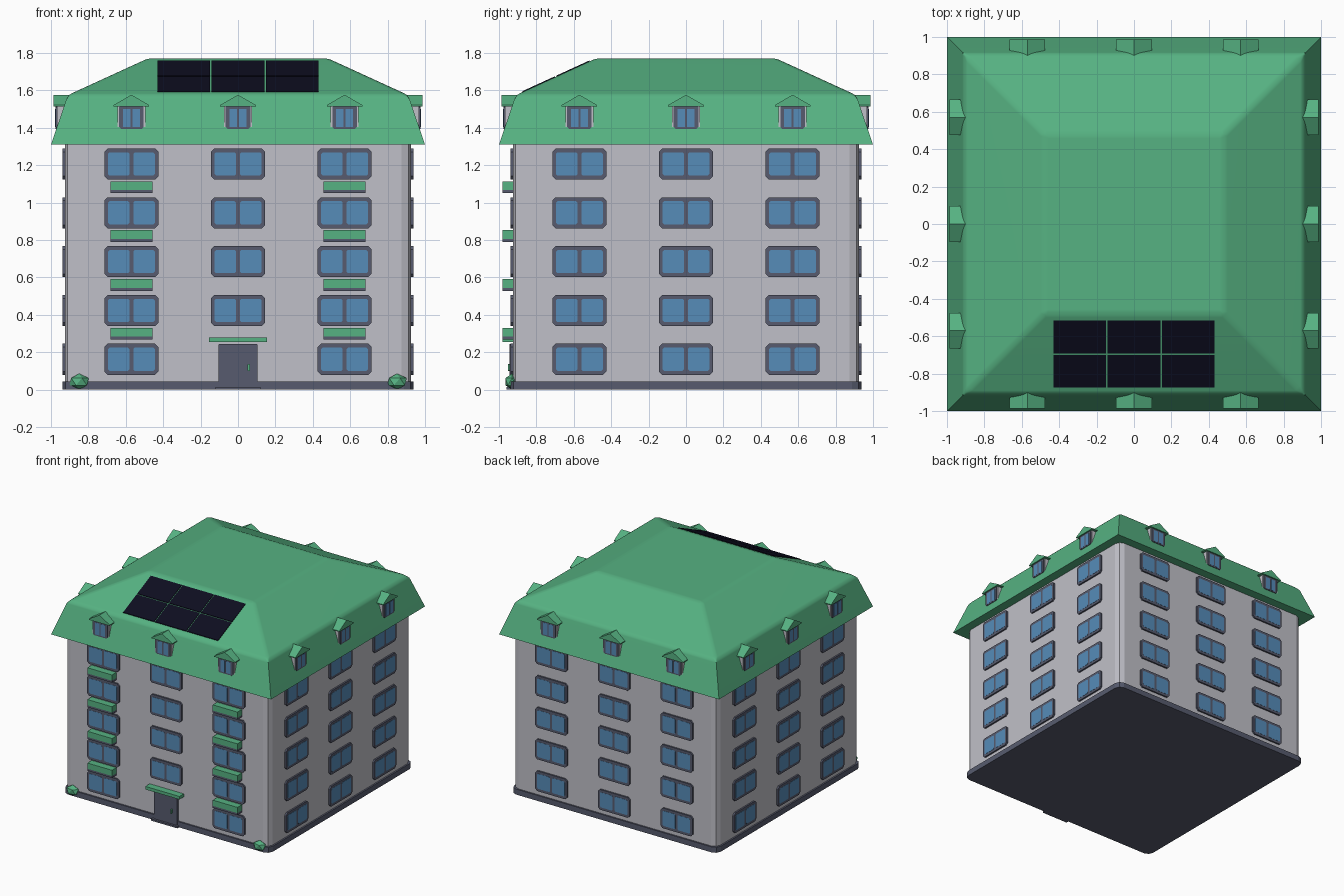
import bpy, bmesh
from math import pi, radians
from mathutils import Matrix

cube = bpy.data.objects.get("Cube")
if cube:
    bpy.data.objects.remove(cube)


def material(name, r, g, b):
    m = bpy.data.materials.new(name)
    m.use_nodes = True
    m.diffuse_color = (r, g, b, 1)
    m.node_tree.nodes["Principled BSDF"].inputs["Base Color"].default_value = (r, g, b, 1)
    return m


GREEN, WALL, GREY, GLASS, PANEL = range(5)
MATS = [material("roof green", 0.093, 0.445, 0.223),
        material("wall pale grey", 0.53, 0.53, 0.58),
        material("trim slate", 0.095, 0.105, 0.156),
        material("window blue", 0.093, 0.262, 0.485),
        material("solar black", 0.004, 0.004, 0.014)]


def rect(x0, x1, z0, z1, c=0):
    """Rectangle outline, with corners cut off by c."""
    if not c:
        return [(x0, z0), (x1, z0), (x1, z1), (x0, z1)]
    return [(x0 + c, z0), (x1 - c, z0), (x1, z0 + c), (x1, z1 - c),
            (x1 - c, z1), (x0 + c, z1), (x0, z1 - c), (x0, z0 + c)]


def slab(bm, outline, y0, y1, mat):
    """Extrude an x-z outline from y0 to y1."""
    a = [bm.verts.new((x, y0, z)) for x, z in outline]
    b = [bm.verts.new((x, y1, z)) for x, z in outline]
    n = len(a)
    faces = [bm.faces.new(a), bm.faces.new(b[::-1])]
    faces += [bm.faces.new((a[i], b[i], b[(i + 1) % n], a[(i + 1) % n])) for i in range(n)]
    for f in faces:
        f.material_index = mat


def to_mesh(bm, name):
    bmesh.ops.recalc_face_normals(bm, faces=bm.faces[:])
    me = bpy.data.meshes.new(name)
    bm.to_mesh(me)
    bm.free()
    for m in MATS:
        me.materials.append(m)
    return me


def place(me, name, matrix=Matrix()):
    ob = bpy.data.objects.new(name, me)
    bpy.context.collection.objects.link(ob)
    ob.matrix_world = matrix
    return ob


def smooth(ob, angle):
    bpy.ops.object.select_all(action='DESELECT')
    ob.select_set(True)
    bpy.context.view_layer.objects.active = ob
    bpy.ops.object.shade_smooth_by_angle(angle=radians(angle))


def block(name, half, z0, z1, mat):
    """Square storey block with rounded upright corners."""
    bm = bmesh.new()
    slab(bm, rect(-half, half, z0, z1), -half, half, mat)
    upright = [e for e in bm.edges if abs(e.verts[0].co.z - e.verts[1].co.z) > 0.01]
    bmesh.ops.bevel(bm, geom=upright, offset=0.05, segments=2, profile=0.5, affect='EDGES')
    for f in bm.faces:
        f.material_index = mat
    return place(to_mesh(bm, name), name)


# Walls and plinth
block("walls", 0.925, 0.02, 1.32, WALL)
block("plinth", 0.938, 0, 0.045, GREY)

# Mansard roof: stacked square rings with softened upper edges
bm = bmesh.new()
rings = [[bm.verts.new((sx * h, sy * h, z)) for sx, sy in ((-1, -1), (1, -1), (1, 1), (-1, 1))]
         for h, z in ((1.0, 1.31), (0.91, 1.575), (0.48, 1.772))]
bm.faces.new(rings[0][::-1])
bm.faces.new(rings[-1])
for lo, hi in zip(rings, rings[1:]):
    for i in range(4):
        j = (i + 1) % 4
        bm.faces.new((lo[i], lo[j], hi[j], hi[i]))
upper = [e for e in bm.edges if min(v.co.z for v in e.verts) > 1.5]
bmesh.ops.bevel(bm, geom=upper, offset=0.022, segments=3, profile=0.5, affect='EDGES')
for f in bm.faces:
    f.material_index = GREEN
roof = place(to_mesh(bm, "roof"), "roof")
smooth(roof, 28)
weighted = roof.modifiers.new("weighted_normals", 'WEIGHTED_NORMAL')
weighted.keep_sharp = True

# Window: chamfered frame with two panes
bm = bmesh.new()
slab(bm, rect(-0.145, 0.145, -0.083, 0.083, 0.018), -0.938, -0.91, GREY)
for x0 in (-0.125, 0.01):
    slab(bm, rect(x0, x0 + 0.115, -0.062, 0.062, 0.008), -0.9395, -0.93, GLASS)
window = to_mesh(bm, "window")

# Dormer: cheeks, small two-pane window and gabled cap
bm = bmesh.new()
slab(bm, rect(-0.075, 0.075, 1.38, 1.525), -0.968, -0.86, WALL)
slab(bm, rect(-0.066, 0.066, 1.395, 1.52, 0.01), -0.976, -0.95, GREY)
for x0 in (-0.046, 0.006):
    slab(bm, rect(x0, x0 + 0.04, 1.405, 1.502), -0.9775, -0.96, GLASS)
slab(bm, [(-0.095, 1.515), (0.095, 1.515), (0.095, 1.522), (0, 1.577), (-0.095, 1.522)],
     -0.987, -0.885, GREEN)
dormer = to_mesh(bm, "dormer")

# Repeat windows and dormers round the four sides
COLUMNS = (-0.57, 0, 0.57)
for k, side in enumerate(("front", "left", "back", "right")):
    turn = Matrix.Rotation(k * pi / 2, 4, 'Z')
    for c, x in enumerate(COLUMNS):
        place(dormer, f"dormer_{side}_{c + 1}", turn @ Matrix.Translation((x, 0, 0)))
        for floor in range(5):
            if (side, c, floor) == ("front", 1, 0):
                continue  # the entrance takes this bay
            z = 0.163 + 0.261 * floor
            place(window, f"window_{side}_{floor + 1}_{c + 1}",
                  turn @ Matrix.Translation((x, 0, z)))

# Flower boxes below the outer front windows
bm = bmesh.new()
slab(bm, rect(-0.112, 0.112, 0, 0.016), -0.982, -0.91, GREY)
slab(bm, rect(-0.112, 0.112, 0.016, 0.063), -0.982, -0.91, GREEN)
flower_box = to_mesh(bm, "flower_box")
for x in COLUMNS[::2]:
    for floor in range(4):
        place(flower_box, f"flower_box_{'left' if x > 0 else 'right'}_{floor + 1}",
              Matrix.Translation((x, 0, 0.268 + 0.261 * floor)))

# Entrance: door, step, canopy and handle
for name, outline, front, mat in (
        ("door", rect(-0.105, 0.105, 0.01, 0.245, 0.006), -0.943, GREY),
        ("door_step", rect(-0.12, 0.12, 0, 0.014), -0.96, GREY),
        ("door_canopy", rect(-0.155, 0.155, 0.255, 0.28), -0.982, GREEN),
        ("door_handle", rect(0.052, 0.064, 0.1, 0.138, 0.004), -0.953, GREEN)):
    bm = bmesh.new()
    slab(bm, outline, front, -0.91, mat)
    place(to_mesh(bm, name), name)

# Low-poly bushes at the front corners
for side, s in (("right", -1), ("left", 1)):
    bm = bmesh.new()
    bmesh.ops.create_icosphere(bm, subdivisions=1, radius=1)
    name = "bush_" + side
    place(to_mesh(bm, name), name,
          Matrix.Translation((0.85 * s, -0.93, 0.043)) @ Matrix.Diagonal((0.058, 0.042, 0.043, 1)))

# Solar panels lying on the front slope
slope = (1.772 - 1.575) / (0.91 - 0.48)
bm = bmesh.new()
for x in (-0.29, 0, 0.29):
    for y0, y1 in ((-0.875, -0.701), (-0.692, -0.517)):
        slab(bm, rect(x - 0.141, x + 0.141, 0, 0.012), y0, y1, PANEL)
for v in bm.verts:
    v.co.z += 1.575 + (v.co.y + 0.91) * slope - 0.007
place(to_mesh(bm, "solar_panels"), "solar_panels")
